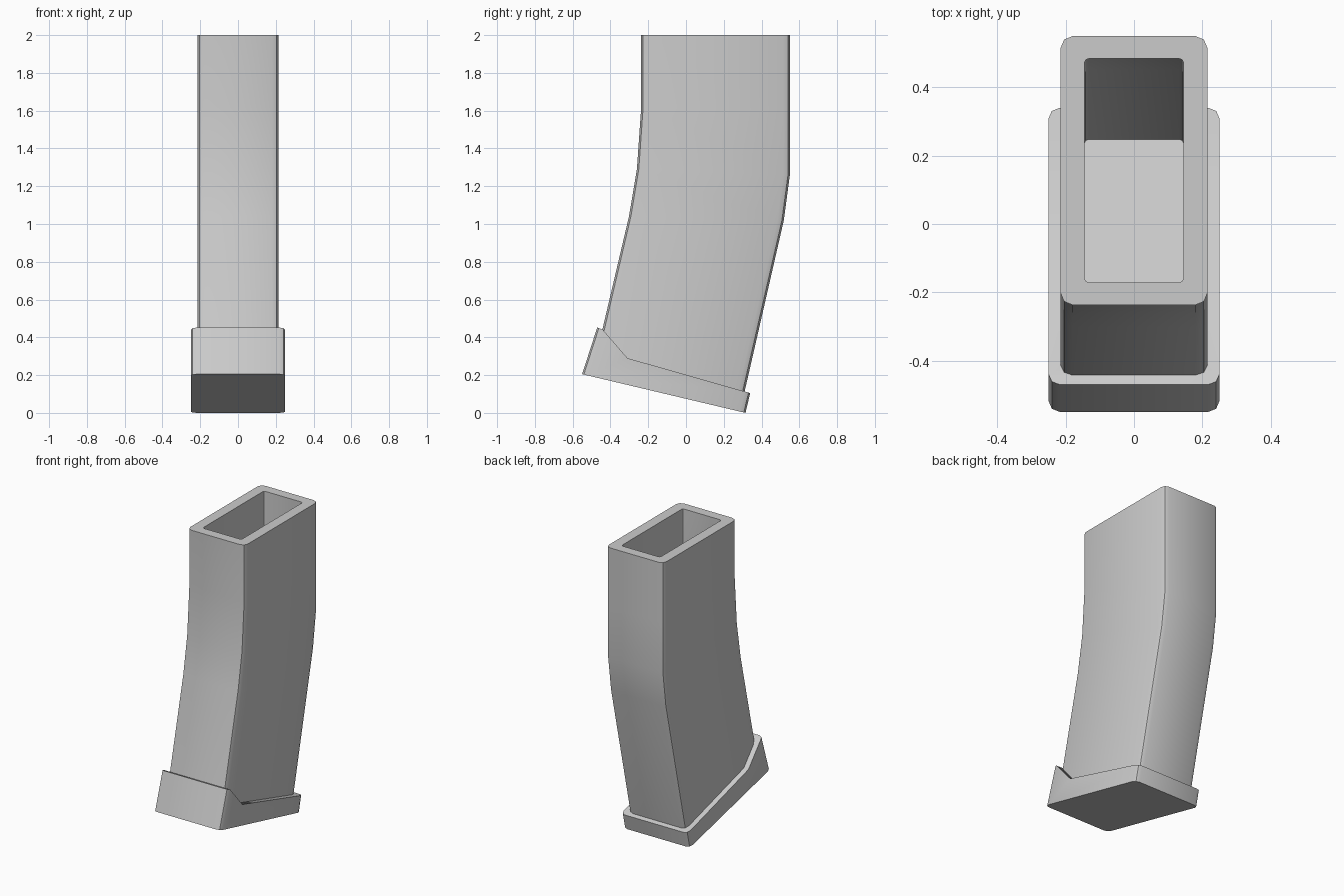
import bpy, bmesh, math

if "Cube" in bpy.data.objects:
    bpy.data.objects.remove(bpy.data.objects["Cube"])


def make_object(name, bm):
    bmesh.ops.recalc_face_normals(bm, faces=bm.faces)
    mesh = bpy.data.meshes.new(name)
    bm.to_mesh(mesh)
    bm.free()
    ob = bpy.data.objects.new(name, mesh)
    bpy.context.collection.objects.link(ob)
    return ob


def rounded_rect(hx, y0, y1, r, n=2):
    """Corner-rounded rectangle outline, counter-clockwise."""
    pts = []
    for cx, cy, start in ((hx - r, y1 - r, 0), (-hx + r, y1 - r, 90),
                          (-hx + r, y0 + r, 180), (hx - r, y0 + r, 270)):
        for i in range(n + 1):
            a = math.radians(start + 90 * i / n)
            pts.append((cx + r * math.cos(a), cy + r * math.sin(a)))
    return pts


def loft(name, sections, hx, r, inset=0.0):
    """Closed tube through sections given as (front y, front z, back y, back z)."""
    bm = bmesh.new()
    rings = []
    for fy, fz, by, bz in sections:
        y0, y1 = fy + inset, by - inset
        rings.append([bm.verts.new((x, y, fz + (bz - fz) * (y - y0) / (y1 - y0)))
                      for x, y in rounded_rect(hx, y0, y1, r)])
    for a, b in zip(rings, rings[1:]):
        for i in range(len(a)):
            j = (i + 1) % len(a)
            bm.faces.new((a[i], a[j], b[j], b[i]))
    bm.faces.new(rings[0])
    bm.faces.new(rings[-1])
    return make_object(name, bm)


def hollow_and_shade(ob, cutter):
    bpy.ops.object.select_all(action='DESELECT')
    ob.select_set(True)
    bpy.context.view_layer.objects.active = ob
    mod = ob.modifiers.new("hollow", 'BOOLEAN')
    mod.operation = 'DIFFERENCE'
    mod.solver = 'EXACT'
    mod.object = cutter
    bpy.ops.object.modifier_apply(modifier=mod.name)
    bpy.ops.object.shade_smooth_by_angle(angle=math.radians(35))


# Curved body and the cavity that follows it
bend = [(-0.237, 1.62, 0.55, 1.60), (-0.26, 1.29, 0.55, 1.26), (-0.302, 1.04, 0.518, 1.02)]
body = loft("curved_body", [(-0.237, 2.0, 0.55, 2.0)] + bend
            + [(-0.483, 0.27, 0.305, 0.09)], 0.215, 0.035)
cavity = loft("cavity_cutter", [(-0.237, 2.1, 0.55, 2.1)] + bend
              + [(-0.469, 0.33, 0.314, 0.14)], 0.145, 0.012, inset=0.066)

# Base plate: side profile extruded across x, end corners rounded
profile = [(-0.55, 0.205), (0.315, 0.0), (0.34, 0.105),
           (-0.31, 0.29), (-0.44, 0.44), (-0.47, 0.452)]
bm = bmesh.new()
left, right = ([bm.verts.new((x, y, z)) for y, z in profile] for x in (-0.25, 0.25))
bm.faces.new(left)
bm.faces.new(right)
for i in range(len(profile)):
    j = (i + 1) % len(profile)
    bm.faces.new((left[i], left[j], right[j], right[i]))
corners = [bm.edges.get((s[a], s[b])) for s in (left, right) for a, b in ((0, 5), (1, 2))]
bmesh.ops.recalc_face_normals(bm, faces=bm.faces)
bmesh.ops.bevel(bm, geom=corners, offset=0.032, offset_type='OFFSET',
                segments=2, profile=0.5, affect='EDGES')
base = make_object("base_plate", bm)

for part in (body, base):
    hollow_and_shade(part, cavity)
cavity.hide_render = True
cavity.hide_set(True)
